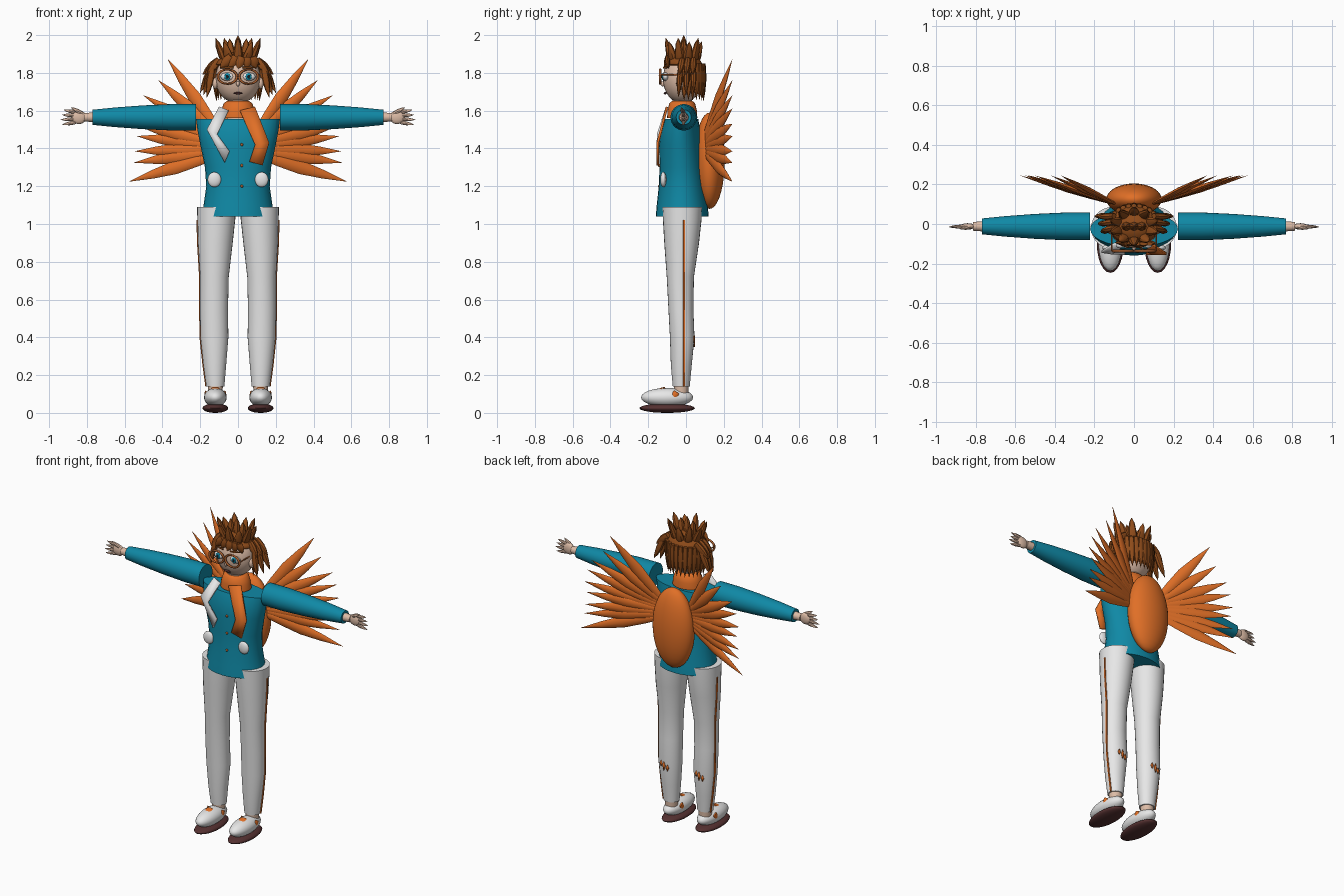
import bpy
import bmesh
from math import sin, cos, pi, radians
from mathutils import Vector, Matrix

default_cube = bpy.data.objects.get("Cube")
if default_cube:
    bpy.data.objects.remove(default_cube, do_unlink=True)


def make_material(name, *colour):
    material = bpy.data.materials.new(name)
    material.use_nodes = True
    rgba = (*colour, 1)
    material.diffuse_color = rgba
    material.node_tree.nodes["Principled BSDF"].inputs["Base Color"].default_value = rgba
    return material


teal = make_material("teal cloth", .005, .25, .38)
white = make_material("white cloth", .8, .8, .8)
orange = make_material("orange", .75, .16, .02)
brown = make_material("hair brown", .27, .07, .01)
skin = make_material("skin", .72, .5, .38)
sole_brown = make_material("dark sole", .09, .03, .03)
black = make_material("near black", .01, .01, .012)
rust = make_material("rust frames", .42, .12, .03)


def finish(name, bm, material, angle=40):
    """Turn a bmesh into a shaded object."""
    bmesh.ops.recalc_face_normals(bm, faces=bm.faces)
    mesh = bpy.data.meshes.new(name)
    bm.to_mesh(mesh)
    bm.free()
    mesh.materials.append(material)
    obj = bpy.data.objects.new(name, mesh)
    bpy.context.collection.objects.link(obj)
    bpy.ops.object.select_all(action="DESELECT")
    obj.select_set(True)
    bpy.context.view_layer.objects.active = obj
    bpy.ops.object.shade_smooth_by_angle(angle=radians(angle))
    return obj


def ball(name, centre, radii, material, segments=24):
    bm = bmesh.new()
    bmesh.ops.create_uvsphere(bm, u_segments=segments, v_segments=segments // 2, radius=1)
    bm.transform(Matrix.Translation(centre) @ Matrix.Diagonal((*radii, 1)))
    return finish(name, bm, material, 60)


def loft(name, rings, material, axis="z", segments=28):
    """Each ring is (position on axis, centre u, centre v, radius u, radius v)."""
    bm = bmesh.new()
    loops = []
    for t, cu, cv, ru, rv in rings:
        loop = []
        for i in range(segments):
            a = 2 * pi * i / segments
            u, v = cu + ru * cos(a), cv + rv * sin(a)
            loop.append(bm.verts.new((u, v, t) if axis == "z" else (t, u, v)))
        loops.append(loop)
    for low, high in zip(loops, loops[1:]):
        for i in range(segments):
            j = (i + 1) % segments
            bm.faces.new((low[i], low[j], high[j], high[i]))
    bm.faces.new(loops[0])
    bm.faces.new(loops[-1])
    return finish(name, bm, material)


def spindle(name, root, tip, width, depth, normal, material, start=.4, belly=.45, sides=8):
    """Pointed leaf shape from root to tip, flattened along the normal."""
    root, tip = Vector(root), Vector(tip)
    along = tip - root
    side = along.cross(Vector(normal)).normalized()
    flat = side.cross(along).normalized()
    bm = bmesh.new()
    loops = []
    for t, s in ((0, start), (belly / 2, (1 + start) / 2 + .08), (belly, 1), (.75, .62), (1, .02)):
        loops.append([bm.verts.new(root + along * t
                                   + side * width * s * cos(2 * pi * i / sides)
                                   + flat * depth * s * sin(2 * pi * i / sides))
                      for i in range(sides)])
    for low, high in zip(loops, loops[1:]):
        for i in range(sides):
            j = (i + 1) % sides
            bm.faces.new((low[i], low[j], high[j], high[i]))
    bm.faces.new(loops[0])
    bm.faces.new(loops[-1])
    return finish(name, bm, material)


def plate(name, points, thickness, material):
    """Solid sheet from 3D outlines given as a list of quads or triangles."""
    bm = bmesh.new()
    for face in points:
        bm.faces.new([bm.verts.new(p) for p in face])
    bmesh.ops.remove_doubles(bm, verts=bm.verts, dist=.0005)
    obj = finish(name, bm, material, 20)
    solid = obj.modifiers.new("thickness", "SOLIDIFY")
    solid.thickness = thickness
    solid.offset = 0
    return obj


def frame(name, centre, rx, rz, thickness, material):
    """Oval spectacle rim."""
    bpy.ops.mesh.primitive_torus_add(major_radius=1, minor_radius=thickness / rx,
                                     major_segments=28, minor_segments=8,
                                     location=centre, rotation=(pi / 2, 0, 0))
    rim = bpy.context.object
    rim.name = name
    rim.scale = (rx, rz, rx)
    rim.data.materials.append(material)
    bpy.ops.object.shade_smooth()


# Jacket, neck and scarf
loft("jacket", [(1.04, 0, -.02, .19, .14), (1.1, 0, -.02, .182, .135), (1.2, 0, -.022, .168, .122),
                (1.3, 0, -.025, .175, .115), (1.42, 0, -.03, .2, .112),
                (1.5, 0, -.03, .215, .105), (1.555, 0, -.025, .222, .09)], teal)
loft("neck", [(1.54, 0, -.02, .06, .055), (1.68, 0, -.02, .05, .05)], skin)
loft("scarf", [(1.56, 0, -.02, .095, .08), (1.6, 0, -.02, .09, .078),
               (1.64, 0, -.02, .075, .068), (1.65, 0, -.02, .06, .055)], orange)


def tail(name, outer, inner, material):
    def place(x, z):
        return (x, -.15 + max(0, z - 1.47) * .33, z)
    plate(name, [[place(*p) for p in (outer[i], outer[i + 1], inner[i + 1], inner[i])]
                 for i in range(len(outer) - 1)], .012, material)


tail("scarf_tail", [(.09, 1.62), (.165, 1.43), (.13, 1.31)],
     [(.01, 1.6), (.09, 1.42), (.06, 1.33)], orange)
tail("lapel", [(-.1, 1.62), (-.165, 1.5), (-.07, 1.325)],
     [(-.05, 1.6), (-.11, 1.475), (-.045, 1.385)], white)
for i in range(3):
    ball(f"button_{i}", (.02, -.142, 1.2 + i * .11), (.008, .006, .008), rust, 12)

# Paired limbs
for s, label in ((1, "left"), (-1, "right")):
    ball(f"{label}_pocket_disc", (s * .125, -.12, 1.235), (.036, .016, .04), white)

    # Leg, ankle and side stripe
    leg = [(.14, .12, -.025, .048, .045), (.25, .123, -.025, .06, .055),
           (.4, .125, -.02, .074, .065), (.55, .127, -.027, .074, .066),
           (.72, .125, -.03, .076, .072), (.9, .12, -.023, .092, .092),
           (1.02, .115, -.02, .1, .102), (1.09, .113, -.02, .104, .105)]
    loft(f"{label}_trouser", [(z, s * x, y, rx, ry) for z, x, y, rx, ry in leg], white)
    loft(f"{label}_stripe", [(z, s * (x + rx), -.01, .005, .006)
                             for z, x, y, rx, ry in leg[:-1]], orange, segments=8)
    loft(f"{label}_ankle", [(.1, s * .12, -.025, .038, .038), (.15, s * .12, -.025, .04, .04)], skin)
    for k in (-1, 0, 1):
        x, z, h = s * .125 + k * .022, .38 + .01 * k, .03 - .01 * abs(k)
        y = .046 - abs(k) * .004
        plate(f"{label}_calf_patch_{k}", [[(x - .01, y, z), (x, y, z - h),
                                           (x + .01, y, z), (x, y, z + h)]], .004, orange)

    # Shoe
    ball(f"{label}_sole", (s * .12, -.1, .025), (.068, .147, .025), sole_brown)
    ball(f"{label}_shoe", (s * .12, -.1, .082), (.06, .138, .05), white)
    for k in (-1, 1):
        spindle(f"{label}_shoe_flash_{k}", (s * .12 + k * .05, -.05, .11),
                (s * .12 + k * .055, -.07, .075), .016, .006, (1, 0, 0), orange, 1)
    spindle(f"{label}_shoe_tongue", (s * .12, -.11, .133), (s * .12, -.16, .122),
            .02, .005, (0, 0, 1), orange, 1)

    # Arm and hand
    loft(f"{label}_sleeve", [(s * x, -.012, 1.565, r, r) for x, r in
                             ((.222, .07), (.35, .07), (.5, .063), (.65, .052), (.77, .04))],
         teal, "x")
    loft(f"{label}_wrist", [(s * x, -.012, 1.565, r, r) for x, r in ((.76, .026), (.815, .022))],
         skin, "x")
    ball(f"{label}_palm", (s * .842, -.012, 1.565), (.04, .016, .036), skin, 16)
    for k in range(4):
        z = 1.538 + k * .018
        spindle(f"{label}_finger_{k}", (s * .86, -.012, z),
                (s * (.94 - .008 * abs(k - 1)), -.015, z + (k - 1.5) * .008),
                .01, .009, (0, 1, 0), skin, .9)
    spindle(f"{label}_thumb", (s * .825, -.015, 1.585), (s * .885, -.025, 1.618),
            .011, .01, (0, 1, 0), skin, .9)

    # Wing feathers fanned from the pack
    tips = ((.37, 1.87), (.42, 1.76), (.5, 1.68), (.53, 1.61), (.55, 1.53),
            (.535, 1.465), (.545, 1.385), (.55, 1.325), (.575, 1.225))
    for i, (x, z) in enumerate(tips):
        spindle(f"{label}_feather_{i}", (s * .09, .1, 1.47 - i * .012), (s * x, .245, z),
                .036, .014, (s * -.32, .95, 0), orange, .5, .5)

    # Ear, eye and spectacles
    ball(f"{label}_ear", (s * .12, -.03, 1.745), (.016, .022, .03), skin, 16)
    x, z = s * .056, 1.78
    ball(f"{label}_eye", (x, -.108, z), (.036, .017, .022), white)
    ball(f"{label}_iris", (x, -.122, z), (.016, .006, .019), teal, 16)
    ball(f"{label}_pupil", (x, -.126, z), (.008, .004, .01), black, 12)
    frame(f"{label}_rim", (x, -.137, z), .05, .038, .007, rust)
    loft(f"{label}_spectacle_arm", [(-.03, 0, 0, .004, .004), (-.137, 0, 0, .004, .004)],
         rust, segments=8).matrix_world = (Matrix.Translation((s * .112, 0, 1.79))
                                           @ Matrix.Rotation(-pi / 2, 4, "X"))
    spindle(f"{label}_brow", (s * .025, -.118, 1.828), (s * .095, -.095, 1.828),
            .006, .005, (0, 1, 0), brown, .8)

    # Loose side locks
    for k in range(3):
        bend = (s * (.165 + k * .012), -.035 + k * .035, 1.79)
        spindle(f"{label}_lock_upper_{k}", (s * .1, -.02 + k * .03, 1.87), bend,
                .022, .018, (0, 1, 0), brown, .8)
        spindle(f"{label}_lock_lower_{k}", (s * .135, -.03 + k * .035, 1.83),
                (s * (.165 + k * .018), -.04 + k * .04, 1.67 + k * .012),
                .02, .016, (0, 1, 0), brown, .7)

# Pack
ball("pack", (0, .125, 1.335), (.14, .08, .255), orange, 36)

# Head and face
ball("head", (0, -.02, 1.77), (.12, .102, .132), skin, 32)
ball("nose", (0, -.122, 1.742), (.01, .012, .014), skin, 12)
ball("mouth", (0, -.11, 1.692), (.024, .008, .006), sole_brown, 16)
ball("spectacle_bridge", (0, -.139, 1.785), (.012, .006, .005), rust, 12)

# Hair cap with the face cut open
hair = ball("hair_cap", (0, -.012, 1.79), (.137, .112, .122), brown, 40)
bm = bmesh.new()
bm.from_mesh(hair.data)
opening = [f for f in bm.faces if f.calc_center_median().z < 1.69
           or (f.calc_center_median().y < -.035 and f.calc_center_median().z < 1.842)]
bmesh.ops.delete(bm, geom=opening, context="FACES")
bm.to_mesh(hair.data)
bm.free()
hair.modifiers.new("thickness", "SOLIDIFY").thickness = .01
for k in range(-2, 3):
    spindle(f"fringe_{k}", (k * .028 + .02, -.1, 1.885), (k * .048, -.112 + abs(k) * .01, 1.822),
            .026, .012, (0, 1, 0), brown, .8)

# Hanging locks around the back of the head
for i in range(15):
    a = pi * (i / 14)
    x, y = .128 * cos(a), -.01 + .104 * sin(a)
    spindle(f"back_lock_{i}", (x, y, 1.85), (x * .9, y, 1.655), .019, .014,
            (cos(a), sin(a), 0), brown, .7)

# Crown of upright tufts
for i in range(10):
    a = 2 * pi * i / 10 + pi / 2
    spindle(f"tuft_{i}", (.075 * cos(a), -.012 + .065 * sin(a), 1.865),
            (.125 * cos(a), -.012 + .095 * sin(a), 1.965 + .02 * (i % 2)),
            .026, .02, (cos(a), sin(a), 0), brown, .9, .3)
for x in (-.045, 0, .045):
    spindle("top_tuft", (x * .8, -.012, 1.88), (x, -.012, 2 - abs(x) * .4), .024, .022,
            (0, 1, 0), brown, .9, .3)
